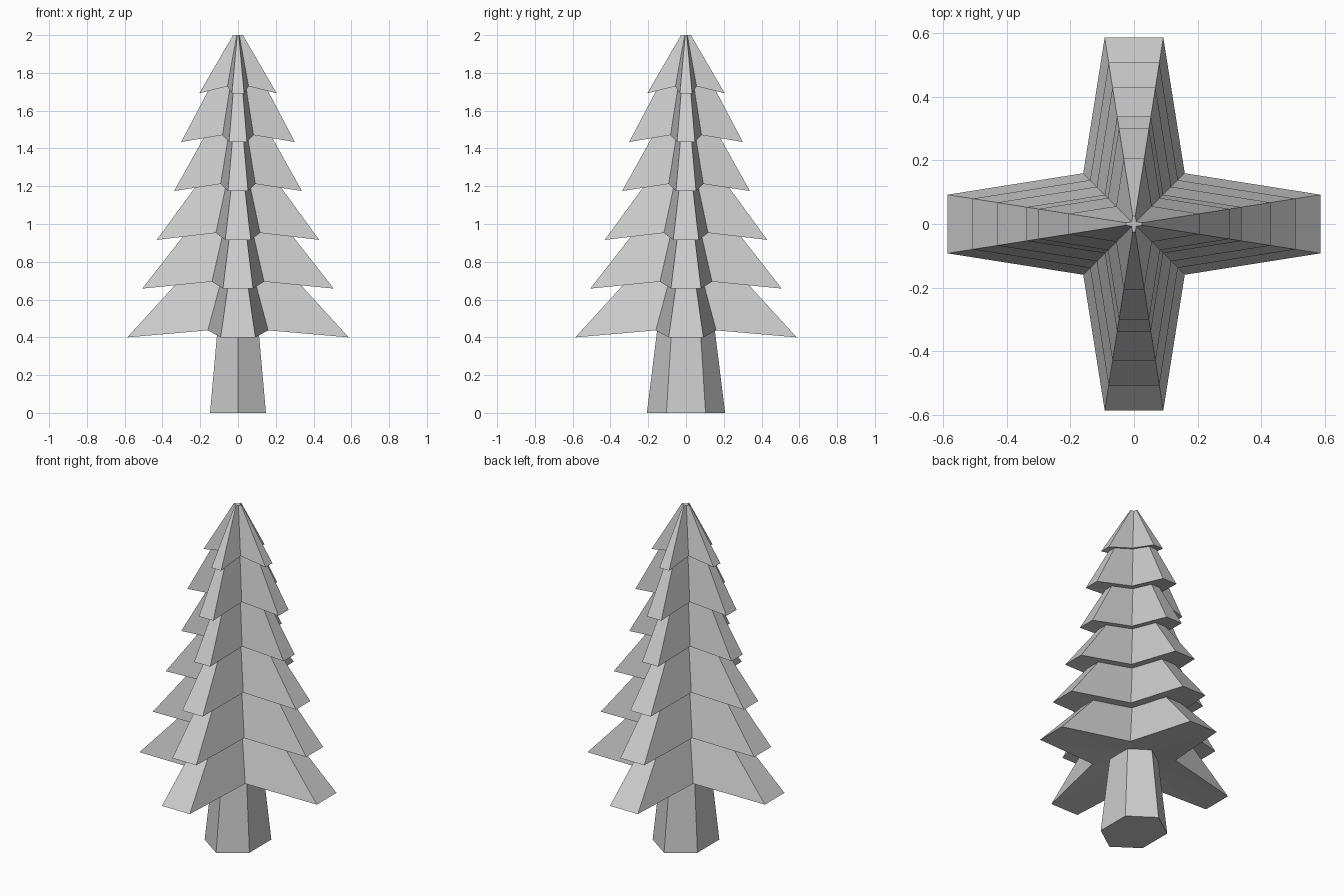
import bpy, bmesh
from math import sin, cos, pi

if "Cube" in bpy.data.objects:
    bpy.data.objects.remove(bpy.data.objects["Cube"])


def make_object(name, bm):
    bmesh.ops.recalc_face_normals(bm, faces=bm.faces)
    mesh = bpy.data.meshes.new(name)
    bm.to_mesh(mesh)
    bm.free()
    obj = bpy.data.objects.new(name, mesh)
    bpy.context.collection.objects.link(obj)


def star_ring(bm, r, z_tip, z_valley):
    """Four blunt arms with a valley corner between neighbours."""
    w, v = 0.157 * r, 0.272 * r
    ring = []
    for k in range(4):
        c, s = round(cos(k * pi / 2)), round(sin(k * pi / 2))
        for x, y, z in ((r, -w, z_tip), (r, w, z_tip), (v, v, z_valley)):
            ring.append(bm.verts.new((c * x - s * y, s * x + c * y, z)))
    return ring


def branch_tier(name, r, z, height):
    bm = bmesh.new()
    low = star_ring(bm, r, z, z + 0.037)
    top = star_ring(bm, 0.126 * r, z + height, z + height)
    hub = bm.verts.new((0, 0, z + 0.06))
    n = len(low)
    for i in range(n):
        j = (i + 1) % n
        bm.faces.new((low[i], low[j], top[j], top[i]))
        bm.faces.new((low[j], low[i], hub))
    bm.faces.new(top)
    make_object(name, bm)


# Tapered six-sided trunk, slightly narrower in x
bm = bmesh.new()
rings = []
for z, r in ((0, 0.207), (0.5, 0.145)):
    rings.append([bm.verts.new((0.825 * r * sin(i * pi / 3), r * cos(i * pi / 3), z))
                  for i in range(6)])
for i in range(6):
    j = (i + 1) % 6
    bm.faces.new((rings[0][i], rings[0][j], rings[1][j], rings[1][i]))
for ring in rings:
    bm.faces.new(ring)
make_object("trunk", bm)

# Branch tiers, bottom to top: arm reach, tip height, tier height
tiers = [(0.586, 0.40, 0.56), (0.507, 0.658, 0.566), (0.43, 0.916, 0.515),
         (0.338, 1.175, 0.53), (0.301, 1.434, 0.50), (0.205, 1.692, 0.308)]
for i, (r, z, h) in enumerate(tiers, 1):
    branch_tier(f"branch_tier_{i}", r, z, h)
